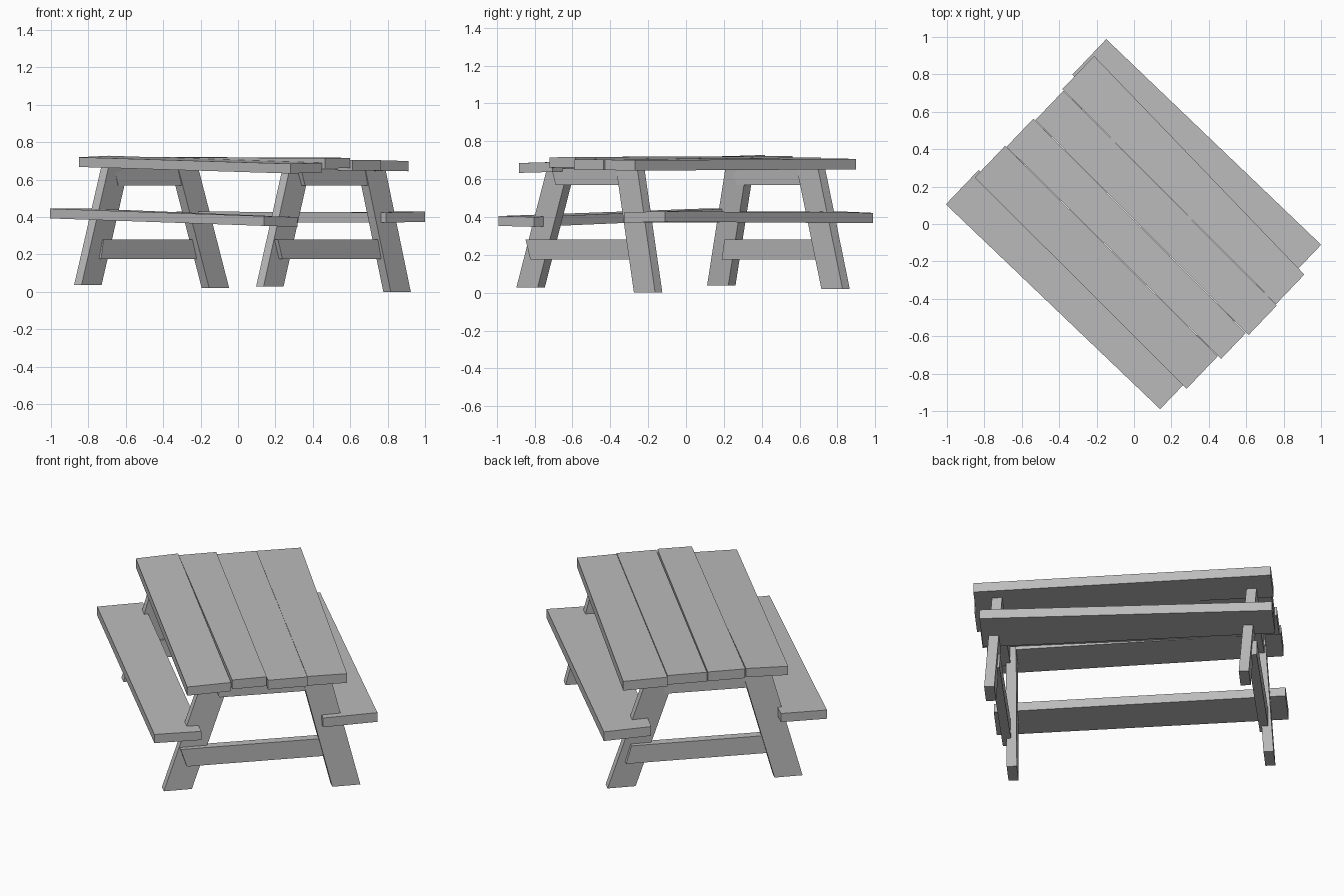
import bpy, bmesh, math

cube = bpy.data.objects.get("Cube")
if cube:
    bpy.data.objects.remove(cube, do_unlink=True)

TURN = math.radians(-43.7)   # the whole table stands diagonally

wood = bpy.data.materials.new("weathered grey wood")
wood.use_nodes = True
GREY = (0.5, 0.5, 0.5, 1)
wood.diffuse_color = GREY
wood.node_tree.nodes["Principled BSDF"].inputs["Base Color"].default_value = GREY


def loft(name, start, end):
    """Solid board between two four-cornered ends, along x before turning."""
    bm = bmesh.new()
    a = [bm.verts.new(p) for p in start]
    b = [bm.verts.new(p) for p in end]
    bm.faces.new(a)
    bm.faces.new(b[::-1])
    for i in range(4):
        j = (i + 1) % 4
        bm.faces.new((a[j], a[i], b[i], b[j]))
    bmesh.ops.recalc_face_normals(bm, faces=bm.faces)
    mesh = bpy.data.meshes.new(name)
    bm.to_mesh(mesh)
    bm.free()
    mesh.materials.append(wood)
    obj = bpy.data.objects.new(name, mesh)
    obj.rotation_euler.z = TURN
    bpy.context.collection.objects.link(obj)


def plank(name, thick, start, end):
    """Lengthwise plank; each end is (x, y_low, y_high, z_low_side, z_high_side) of its top."""
    def section(x, y0, y1, z0, z1):
        return [(x, y0, z0 - thick), (x, y1, z1 - thick), (x, y1, z1), (x, y0, z0)]
    loft(name, section(*start), section(*end))


def leg(name, foot, top, thick=0.055, width=0.155):
    """Slanted leg from foot centre to top centre with level cut ends."""
    def section(x, y, z):
        t, w = thick / 2, width / 2
        return [(x - t, y - w, z), (x + t, y - w, z), (x + t, y + w, z), (x - t, y + w, z)]
    loft(name, section(*foot), section(*top))


def beam(name, x0, x1, y0, y1, z0, z1, slant, thick=0.05):
    """Crosswise beam whose ends follow the slope of the legs."""
    def section(x, y, s):
        t = thick / 2
        return [(x - t, y, z0), (x + t, y, z0), (x + t, y + s, z1), (x - t, y + s, z1)]
    loft(name, section(x0, y0, -slant[0]), section(x1, y1, slant[1]))


# Table top planks
plank("top_plank_front", 0.052, (-0.787, -0.408, -0.174, 0.72, 0.728), (0.812, -0.443, -0.201, 0.685, 0.69))
plank("top_plank_mid_front", 0.055, (-0.778, -0.172, 0.035, 0.722, 0.722), (0.835, -0.199, -0.008, 0.715, 0.717))
plank("top_plank_mid_back", 0.055, (-0.765, 0.037, 0.255, 0.715, 0.715), (0.853, -0.005, 0.213, 0.704, 0.704))
plank("top_plank_back", 0.055, (-0.775, 0.257, 0.502, 0.71, 0.707), (0.845, 0.215, 0.434, 0.703, 0.7))

# Seats
plank("seat_front", 0.052, (-0.80, -0.619, -0.365, 0.445, 0.447), (0.785, -0.619, -0.36, 0.405, 0.4))
plank("seat_back", 0.055, (-0.79, 0.612, 0.35, 0.422, 0.43), (0.80, 0.611, 0.31, 0.43, 0.425))

# Legs of both frames
leg("leg_front_a", (0.69, -0.476, 0.028), (0.68, -0.263, 0.655))
leg("leg_back_a", (0.753, 0.443, 0.0), (0.72, 0.280, 0.66))
leg("leg_front_b", (-0.709, -0.42, 0.037), (-0.672, -0.247, 0.675))
leg("leg_back_b", (-0.633, 0.488, 0.02), (-0.662, 0.277, 0.668))

# Crossbeams tying each pair of legs
beam("lower_beam_a", 0.715, 0.728, -0.43, 0.42, 0.175, 0.28, (0.035, -0.03))
beam("lower_beam_b", -0.685, -0.672, -0.37, 0.47, 0.175, 0.28, (-0.02, -0.03))
beam("upper_beam_a", 0.71, 0.72, -0.25, 0.25, 0.57, 0.655, (0.03, 0.03))
beam("upper_beam_b", -0.672, -0.662, -0.25, 0.25, 0.57, 0.665, (0.03, 0.03))
